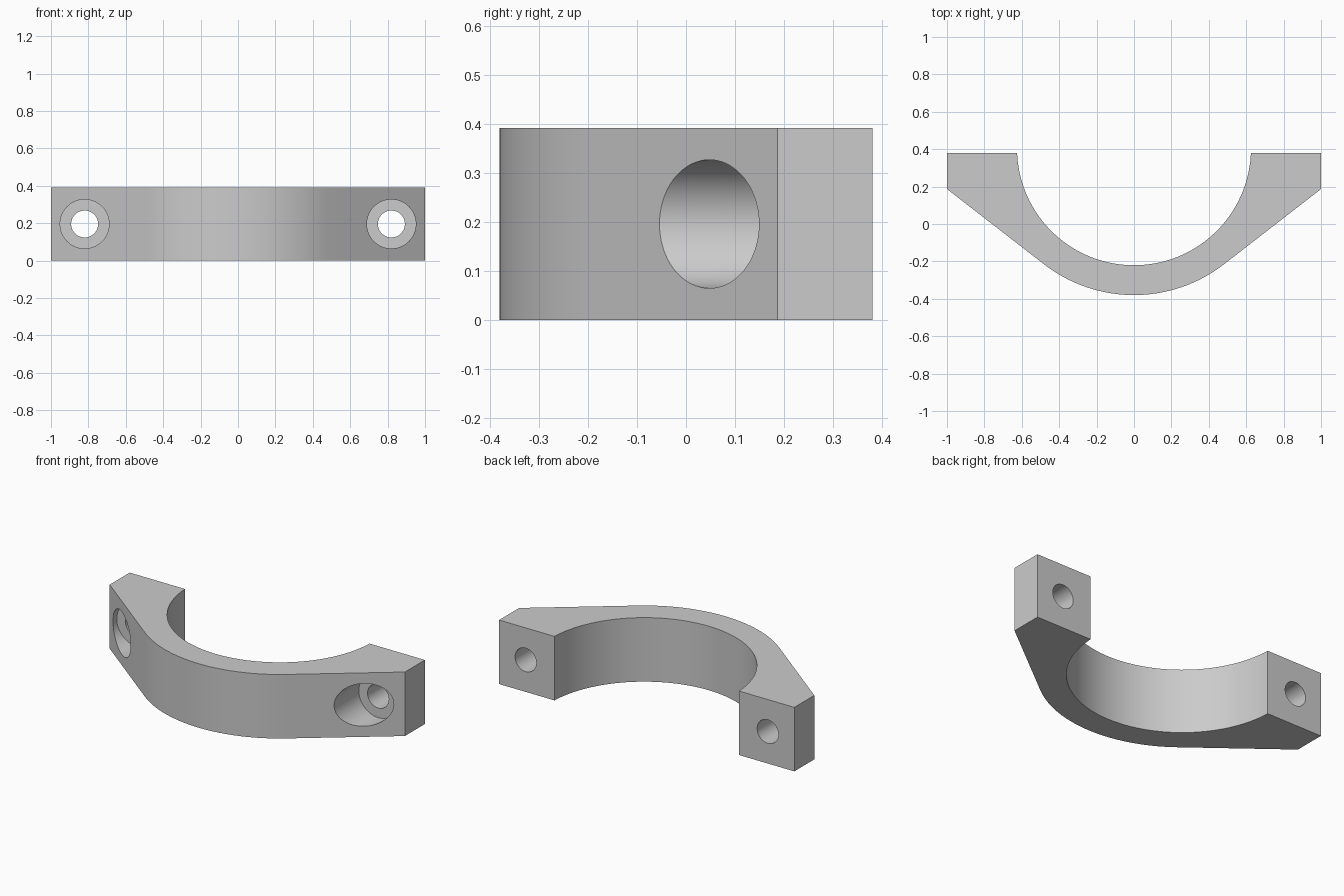
import bpy, bmesh
from math import sin, cos, acos, atan2, hypot, radians, pi
from mathutils import Matrix

cube = bpy.data.objects.get("Cube")
if cube:
    bpy.data.objects.remove(cube, do_unlink=True)

HEIGHT = 0.392
BACK, SHOULDER = 0.38, 0.187      # y of the mating faces and of the ear corners
CENTRE, R_IN, R_OUT = 0.405, 0.6255, 0.785
BOLT_X, BOLT_R, BORE_R, BORE_FLOOR = 0.82, 0.072, 0.131, 0.185

grey = bpy.data.materials.new("grey metal")
grey.use_nodes = True
colour = (0.6, 0.6, 0.6, 1)
grey.diffuse_color = colour
grey.node_tree.nodes["Principled BSDF"].inputs["Base Color"].default_value = colour


def make_object(name, bm):
    bmesh.ops.recalc_face_normals(bm, faces=bm.faces)
    mesh = bpy.data.meshes.new(name)
    bm.to_mesh(mesh)
    bm.free()
    mesh.materials.append(grey)
    obj = bpy.data.objects.new(name, mesh)
    bpy.context.collection.objects.link(obj)
    return obj


def arc(radius, start, end, steps):
    angles = [start + (end - start) * i / steps for i in range(steps + 1)]
    return [(radius * cos(a), CENTRE + radius * sin(a)) for a in angles]


# Clamp outline: outer arc running tangent into the sloped ears, then inner arc
drop = SHOULDER - CENTRE
tangent = atan2(drop, 1) - acos(R_OUT / hypot(1, drop))
rim = atan2(BACK - CENTRE, R_IN)
outline = [(-1, BACK), (-1, SHOULDER)]
outline += arc(R_OUT, -pi - tangent, tangent, 48)
outline += [(1, SHOULDER), (1, BACK)]
outline += arc(R_IN, rim, -pi - rim, 80)

bm = bmesh.new()
base = bm.faces.new([bm.verts.new((x, y, 0)) for x, y in outline])
top = bmesh.ops.extrude_face_region(bm, geom=[base])["geom"]
bmesh.ops.translate(bm, vec=(0, 0, HEIGHT),
                    verts=[v for v in top if isinstance(v, bmesh.types.BMVert)])
clamp = make_object("half_clamp", bm)


def drill(name, x, radius, y0, y1):
    """Cut a round hole along y through the clamp."""
    bm = bmesh.new()
    place = Matrix.Translation((x, (y0 + y1) / 2, HEIGHT / 2)) @ Matrix.Rotation(radians(90), 4, "X")
    bmesh.ops.create_cone(bm, cap_ends=True, segments=64, radius1=radius,
                          radius2=radius, depth=y1 - y0, matrix=place)
    cutter = make_object(name, bm)
    cutter.hide_render = True
    mod = clamp.modifiers.new(name, "BOOLEAN")
    mod.operation, mod.solver, mod.object = "DIFFERENCE", "EXACT", cutter
    bpy.ops.object.modifier_apply(modifier=mod.name)
    bpy.data.objects.remove(cutter, do_unlink=True)


# Counterbored bolt holes in both ears
bpy.ops.object.select_all(action="DESELECT")
bpy.context.view_layer.objects.active = clamp
clamp.select_set(True)
for side in (-1, 1):
    drill("counterbore_cutter", side * BOLT_X, BORE_R, -0.5, BORE_FLOOR)
    drill("bolt_hole_cutter", side * BOLT_X, BOLT_R, -0.5, 0.6)

bpy.ops.object.shade_smooth_by_angle(angle=radians(20))
